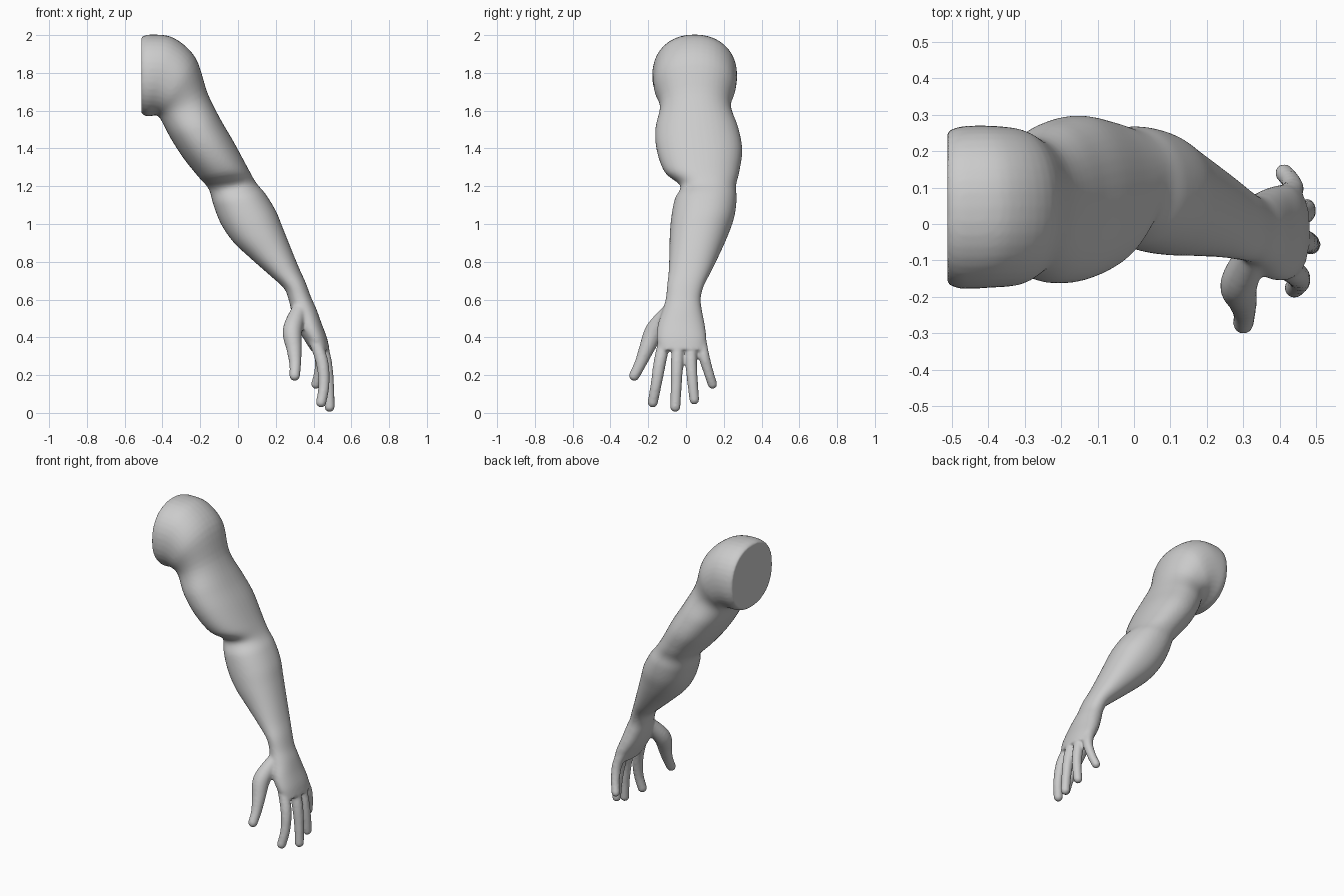
import bpy, bmesh, math
from mathutils import Vector, Matrix

bm = bmesh.new()


def catmull(keys, steps):
    """Smoothly interpolate rows of numbers."""
    rows = []
    for i in range(len(keys) - 1):
        p0, p1 = keys[max(i - 1, 0)], keys[i]
        p2, p3 = keys[i + 1], keys[min(i + 2, len(keys) - 1)]
        for s in range(steps):
            t = s / steps
            rows.append([0.5 * (2 * b + (c - a) * t + (2 * a - 5 * b + 4 * c - d) * t * t
                                + (3 * b - a - 3 * c + d) * t ** 3)
                         for a, b, c, d in zip(p0, p1, p2, p3)])
    return rows + [list(keys[-1])]


def loft(keys, steps=5, n=40, power=0.9):
    """Section row: inner point x,z; outer point x,z; y min, y max."""
    rings = []
    for xa, za, xb, zb, y0, y1 in catmull(keys, steps):
        mid = Vector(((xa + xb) / 2, (y0 + y1) / 2, (za + zb) / 2))
        u = Vector(((xb - xa) / 2, 0, (zb - za) / 2))
        v = Vector((0, (y1 - y0) / 2, 0))
        ring = []
        for k in range(n):
            c, s = math.cos(k * math.tau / n), math.sin(k * math.tau / n)
            ring.append(bm.verts.new(mid + u * math.copysign(abs(c) ** power, c)
                                     + v * math.copysign(abs(s) ** power, s)))
        rings.append(ring)
    for a, b in zip(rings, rings[1:]):
        for k in range(n):
            bm.faces.new((a[k], a[(k + 1) % n], b[(k + 1) % n], b[k]))
    bm.faces.new(rings[0])
    bm.faces.new(rings[-1])


def digit(keys, steps=7):
    """Chain of spheres, rows: x, y, z, radius."""
    for x, y, z, r in catmull(keys, steps):
        bmesh.ops.create_icosphere(bm, subdivisions=3, radius=r,
                                   matrix=Matrix.Translation((x, y, z)))


# shoulder, upper arm, forearm and palm
loft([
    (-0.512, 1.585, -0.512, 1.99, -0.165, 0.255),
    (-0.485, 1.570, -0.46, 2.003, -0.178, 0.268),
    (-0.455, 1.572, -0.34, 1.985, -0.175, 0.270),
    (-0.43, 1.575, -0.225, 1.88, -0.168, 0.262),
    (-0.41, 1.555, -0.16, 1.69, -0.138, 0.238),
    (-0.36, 1.46, -0.09, 1.55, -0.162, 0.278),
    (-0.29, 1.35, -0.02, 1.43, -0.155, 0.298),
    (-0.21, 1.25, 0.05, 1.30, -0.112, 0.282),
    (-0.155, 1.185, 0.095, 1.22, -0.030, 0.265),
    (-0.130, 1.10, 0.145, 1.16, -0.060, 0.268),
    (-0.09, 1.00, 0.20, 1.07, -0.078, 0.255),
    (-0.025, 0.905, 0.237, 0.98, -0.086, 0.222),
    (0.07, 0.815, 0.277, 0.88, -0.088, 0.180),
    (0.17, 0.727, 0.322, 0.77, -0.092, 0.133),
    (0.243, 0.66, 0.358, 0.69, -0.100, 0.095),
    (0.268, 0.60, 0.388, 0.61, -0.107, 0.078),
    (0.285, 0.53, 0.415, 0.55, -0.125, 0.085),
    (0.315, 0.45, 0.442, 0.475, -0.150, 0.100),
    (0.355, 0.38, 0.470, 0.40, -0.155, 0.108),
    (0.390, 0.325, 0.485, 0.335, -0.140, 0.100),
], power=0.92)

# thumb, index, middle, ring and little finger
digit([(0.32, -0.09, 0.53, 0.045), (0.288, -0.165, 0.435, 0.052),
       (0.297, -0.208, 0.34, 0.041), (0.303, -0.242, 0.26, 0.032),
       (0.300, -0.274, 0.197, 0.029)])
digit([(0.40, -0.11, 0.40, 0.034), (0.445, -0.138, 0.27, 0.034),
       (0.455, -0.158, 0.15, 0.030), (0.440, -0.176, 0.055, 0.028)])
digit([(0.43, -0.04, 0.40, 0.034), (0.464, -0.047, 0.27, 0.034),
       (0.480, -0.052, 0.14, 0.030), (0.485, -0.057, 0.032, 0.028)])
digit([(0.43, 0.025, 0.40, 0.034), (0.460, 0.027, 0.27, 0.032),
       (0.472, 0.035, 0.16, 0.029), (0.472, 0.044, 0.070, 0.027)])
digit([(0.40, 0.07, 0.41, 0.034), (0.435, 0.092, 0.31, 0.031),
       (0.430, 0.118, 0.22, 0.027), (0.412, 0.140, 0.152, 0.026)])

bmesh.ops.recalc_face_normals(bm, faces=bm.faces[:])
mesh = bpy.data.meshes.new("arm")
bm.to_mesh(mesh)
bm.free()
arm = bpy.data.objects.new("arm", mesh)
bpy.context.collection.objects.link(arm)

# fuse the overlapping parts into one smooth skin
remesh = arm.modifiers.new("fuse", 'REMESH')
remesh.mode = 'VOXEL'
remesh.voxel_size = 0.008
remesh.use_smooth_shade = True
smooth = arm.modifiers.new("soften", 'SMOOTH')
smooth.factor = 0.5
smooth.iterations = 8

grey = bpy.data.materials.new("light grey")
grey.diffuse_color = (0.6, 0.6, 0.6, 1)
mesh.materials.append(grey)
